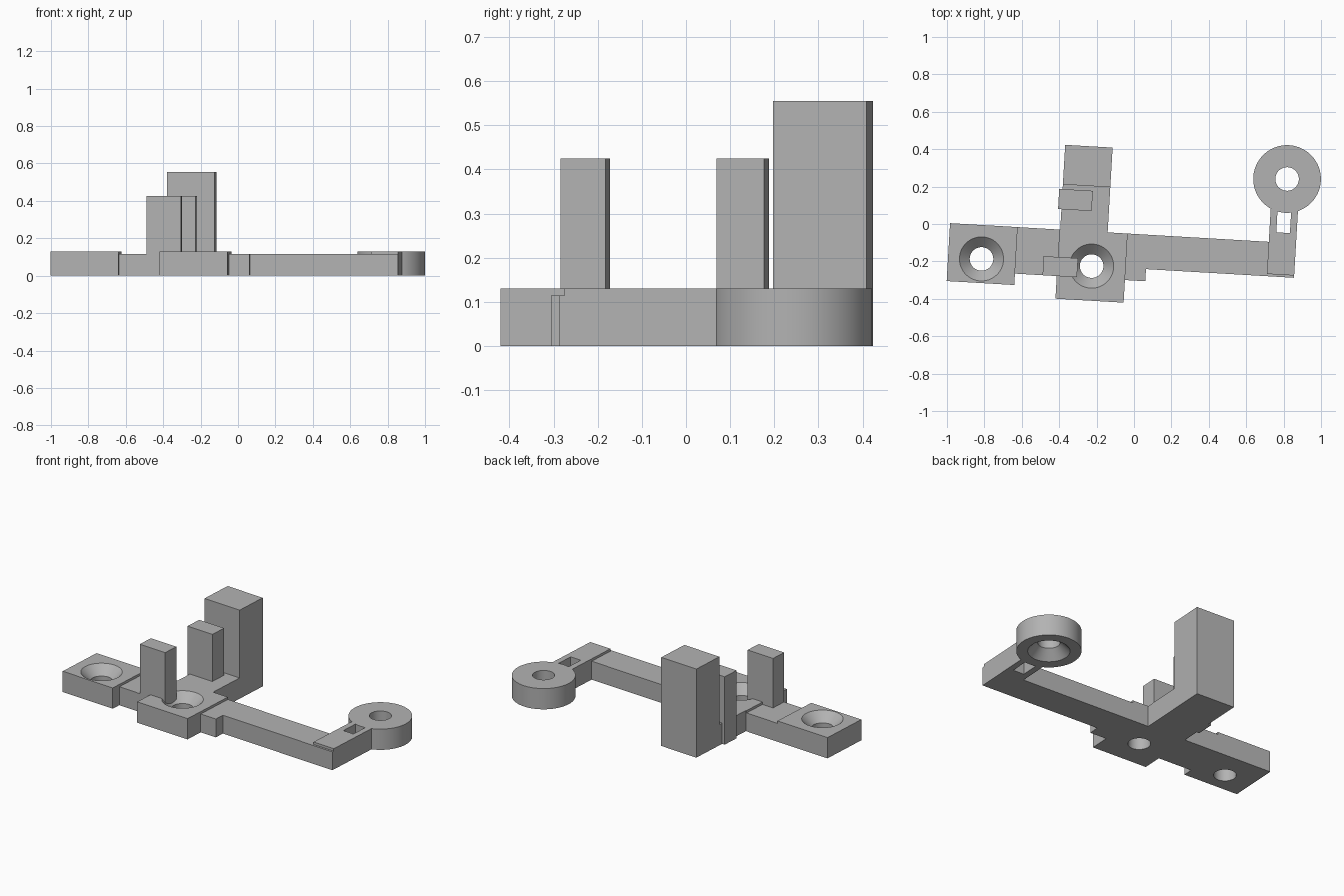
import bpy, bmesh, math

if "Cube" in bpy.data.objects:
    bpy.data.objects.remove(bpy.data.objects["Cube"], do_unlink=True)

TILT = math.radians(-3.35)   # whole bracket is turned slightly about z
PLATE, LINK = 0.13, 0.115    # pad height and lower link height
HOLE, SINK, SINK_DEPTH = 0.063, 0.118, 0.055

grey = bpy.data.materials.new("plain grey")
grey.use_nodes = True
grey.diffuse_color = (0.45, 0.45, 0.45, 1)
grey.node_tree.nodes["Principled BSDF"].inputs["Base Color"].default_value = grey.diffuse_color


def finish(name, bm):
    bmesh.ops.recalc_face_normals(bm, faces=bm.faces)
    mesh = bpy.data.meshes.new(name)
    bm.to_mesh(mesh)
    bm.free()
    mesh.materials.append(grey)
    ob = bpy.data.objects.new(name, mesh)
    bpy.context.collection.objects.link(ob)
    ob.rotation_euler.z = TILT
    return ob


def box(name, x0, x1, y0, y1, z1, z0=0.0):
    bm = bmesh.new()
    bmesh.ops.create_cube(bm, size=1)
    for v in bm.verts:
        v.co = (x1 if v.co.x > 0 else x0, y1 if v.co.y > 0 else y0, z1 if v.co.z > 0 else z0)
    return finish(name, bm)


def lathe(name, x, y, profile, segments=64):
    """Solid of stacked rings from (radius, height) pairs."""
    bm = bmesh.new()
    rings = []
    for r, z in profile:
        rings.append([bm.verts.new((x + r * math.cos(a), y + r * math.sin(a), z))
                      for a in (math.tau * i / segments for i in range(segments))])
    for low, high in zip(rings, rings[1:]):
        for i in range(segments):
            j = (i + 1) % segments
            bm.faces.new((low[i], low[j], high[j], high[i]))
    bm.faces.new(rings[0][::-1])
    bm.faces.new(rings[-1])
    return finish(name, bm)


def rod(x, z, r, y0, y1, segments=64):
    """Round cutter lying along y."""
    bm = bmesh.new()
    bmesh.ops.create_cone(bm, cap_ends=True, segments=segments, radius1=r, radius2=r, depth=y1 - y0)
    for v in bm.verts:
        v.co = (x + v.co.x, (y0 + y1) / 2 + v.co.z, z + v.co.y)
    return finish("rod_cutter", bm)


def cut(ob, cutter):
    cutter.hide_render = True
    mod = ob.modifiers.new("cut", "BOOLEAN")
    mod.operation, mod.solver, mod.object = "DIFFERENCE", "EXACT", cutter
    bpy.context.view_layer.objects.active = ob
    bpy.ops.object.modifier_apply(modifier=mod.name)
    bpy.data.objects.remove(cutter, do_unlink=True)


def countersink(ob, x, y, flip=False):
    profile = [(HOLE, -0.02), (HOLE, PLATE - SINK_DEPTH), (SINK, PLATE), (SINK, PLATE + 0.02)]
    if flip:
        profile = [(r, PLATE - z) for r, z in reversed(profile)]
    cut(ob, lathe("screw_cutter", x, y, profile))


# Screw pads and the low links between them
end_pad = box("end_pad", -0.982, -0.62, -0.363, -0.053, PLATE)
countersink(end_pad, -0.803, -0.234)
centre_pad = box("centre_pad", -0.396, -0.031, -0.423, -0.053, PLATE)
countersink(centre_pad, -0.213, -0.238)
pad_link = box("pad_link", -0.62, -0.396, -0.302, -0.053, LINK)
side_tab = box("side_tab", -0.031, 0.078, -0.302, -0.237, LINK)
long_arm = box("long_arm", -0.031, 0.871, -0.237, -0.053, LINK)

# Strut with a slot, leading to the ring
strut = box("strut", 0.725, 0.871, -0.225, 0.122, PLATE)
cut(strut, box("slot_cutter", 0.762, 0.835, 0.0, 0.113, 0.2, -0.05))
cut(long_arm, box("strut_seat_cutter", 0.725, 0.9, -0.225, 0.0, 0.2, -0.05))
ring = lathe("ring", 0.803, 0.288, [(0.181, 0), (0.181, PLATE)])
countersink(ring, 0.803, 0.288, flip=True)

# Tall rear post on its stem
stem = box("stem", -0.392, -0.138, -0.053, 0.189, PLATE)
rear_post = box("rear_post", -0.392, -0.138, 0.189, 0.401, 0.555)

# Two short rests, grooved on the same axis as the post hole
rear_rest = box("rear_rest", -0.41, -0.23, 0.056, 0.164, 0.425)
front_rest = box("front_rest", -0.472, -0.288, -0.302, -0.2, 0.425)
for ob, y0, y1 in ((rear_post, 0.1, 0.5), (rear_rest, 0.0, 0.2), (front_rest, -0.262, -0.1)):
    cut(ob, rod(-0.266, 0.433, HOLE, y0, y1))

# Smooth the round walls, keep the edges sharp
for ob in (end_pad, centre_pad, ring, rear_post, rear_rest, front_rest):
    bpy.ops.object.select_all(action="DESELECT")
    ob.select_set(True)
    bpy.context.view_layer.objects.active = ob
    bpy.ops.object.shade_smooth_by_angle(angle=math.radians(30))
